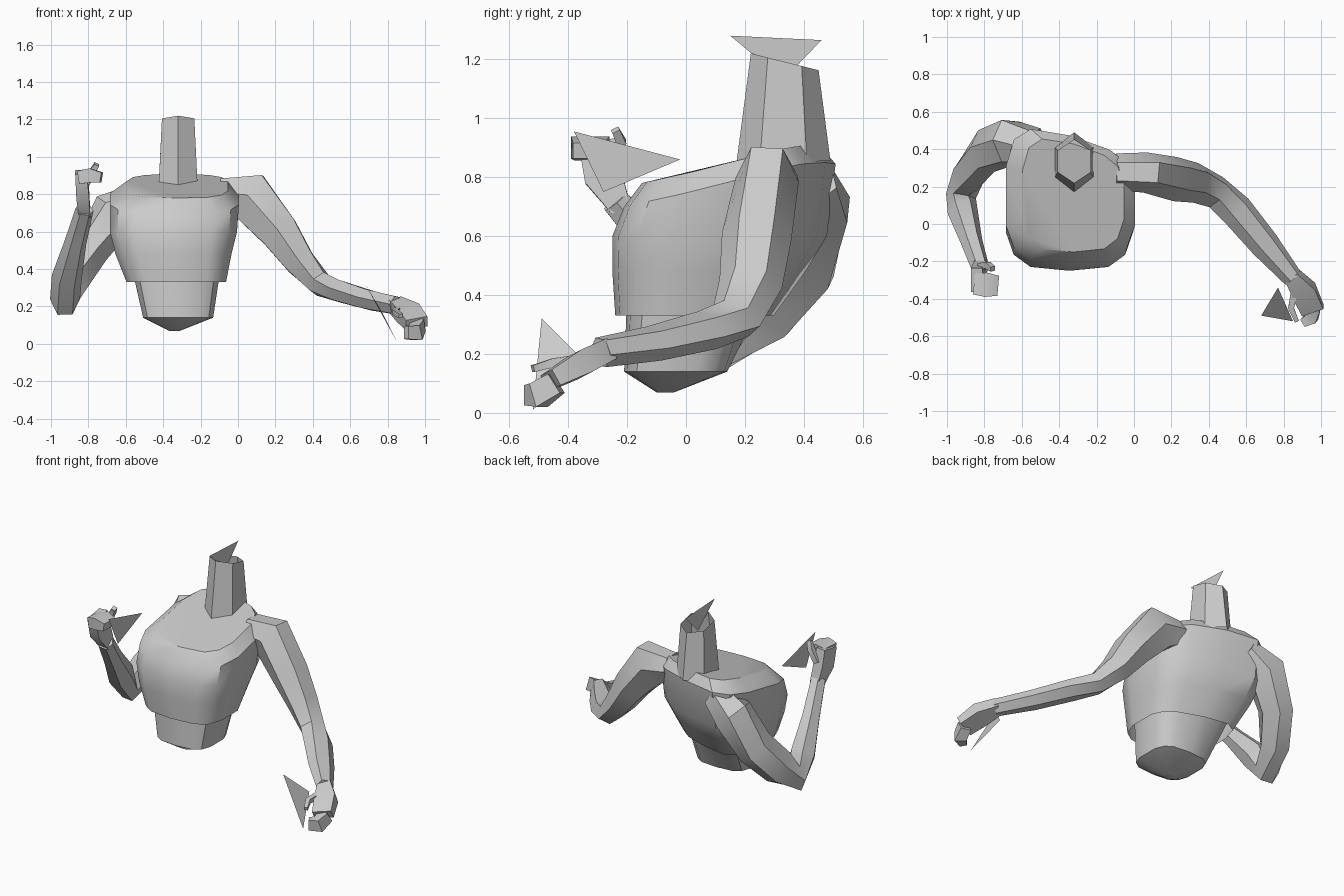
import bpy, bmesh, math
from mathutils import Vector

if "Cube" in bpy.data.objects:
    bpy.data.objects.remove(bpy.data.objects["Cube"])

grey = bpy.data.materials.new("plain grey")
grey.diffuse_color = (0.6, 0.6, 0.6, 1)
grey.use_nodes = True
grey.node_tree.nodes["Principled BSDF"].inputs["Base Color"].default_value = grey.diffuse_color


def make(name, rings, cap_start=True, cap_end=True, angle=35):
    """Skin a list of equal-length rings into one object."""
    bm = bmesh.new()
    vs = [[bm.verts.new(p) for p in r] for r in rings]
    n = len(vs[0])
    for a, b in zip(vs, vs[1:]):
        for i in range(n):
            j = (i + 1) % n
            bm.faces.new((a[i], a[j], b[j], b[i]))
    if cap_start:
        bm.faces.new(vs[0][::-1])
    if cap_end:
        bm.faces.new(vs[-1])
    bmesh.ops.recalc_face_normals(bm, faces=bm.faces)
    me = bpy.data.meshes.new(name)
    bm.to_mesh(me)
    bm.free()
    me.materials.append(grey)
    ob = bpy.data.objects.new(name, me)
    bpy.context.collection.objects.link(ob)
    bpy.ops.object.select_all(action='DESELECT')
    ob.select_set(True)
    bpy.context.view_layer.objects.active = ob
    bpy.ops.object.shade_smooth_by_angle(angle=math.radians(angle))
    return ob


def section(z, x0, x1, y0, y1, tilt=0, n=14, power=0.6, twist=0.28):
    """Rounded-box section; the back is sheared because the torso twists."""
    pts = []
    for i in range(n):
        a = 2 * math.pi * i / n + math.pi / 2
        c, s = [math.copysign(abs(t) ** power, t) for t in (math.cos(a), math.sin(a))]
        x = (x0 + x1) / 2 + c * (x1 - x0) / 2
        y = (y0 + y1) / 2 + s * (y1 - y0) / 2
        zz = z + tilt * (y - y0)
        y -= twist * (x + 0.33) * max(0, s)
        pts.append((x, y, zz))
    return pts


def limb(name, path, ref, n=6, angle=35):
    """Tapered tube through (x, y, z, radius u, radius v)."""
    pts = [Vector(p[:3]) for p in path]
    rings = []
    for i, p in enumerate(path):
        t = (pts[min(i + 1, len(pts) - 1)] - pts[max(i - 1, 0)]).normalized()
        u = Vector(ref).cross(t).normalized()
        v = t.cross(u)
        ring = []
        for k in range(n):
            a = 2 * math.pi * (k + 0.5) / n
            ring.append(pts[i] + u * math.cos(a) * p[3] * 1.08 + v * math.sin(a) * p[4] * 1.08)
        rings.append(ring)
    return make(name, rings, angle=angle)


# Torso: chest shell overhanging the abdomen
make("chest", [section(.33, -.60, -.06, -.24, .27),
               section(.48, -.66, -.03, -.25, .37),
               section(.60, -.69, .00, -.25, .44),
               section(.70, -.69, .01, -.21, .47, .22),
               section(.78, -.60, -.05, -.15, .43, .22)], cap_start=False)
make("abdomen", [section(.40, -.57, -.09, -.20, .27),
                 section(.14, -.51, -.13, -.21, .14, twist=0),
                 section(.07, -.37, -.31, -.10, -.04, twist=0)])

# Neck: open hexagonal tube
make("neck", [section(.84, -.44, -.20, .17, .49, .05, 6, 1, 0),
              section(1.22, -.42, -.22, .22, .45, -.25, 6, 1, 0)],
     False, False, 20)

# Left arm, stretched outwards
limb("left_arm", [(-.10, .28, .81, .08, .09),
                  (.06, .275, .79, .14, .10),
                  (.22, .24, .60, .11, .11),
                  (.33, .22, .44, .085, .10),
                  (.44, .17, .32, .065, .085),
                  (.55, .07, .28, .06, .085),
                  (.70, -.11, .235, .055, .075),
                  (.85, -.29, .205, .05, .05)], (0, 1, 0))
limb("left_palm", [(.84, -.27, .21, .05, .05),
                   (.91, -.36, .165, .055, .085),
                   (.955, -.46, .11, .04, .08)], (1, 0, 0), 4)
limb("left_fingers", [(.965, -.44, .10, .045, .05),
                      (.95, -.50, .06, .045, .055),
                      (.90, -.53, .06, .03, .045)], (0, 0, 1), 4)
limb("left_thumb", [(.86, -.35, .18, .025, .025),
                    (.84, -.45, .17, .02, .02),
                    (.87, -.52, .15, .015, .015)], (0, 0, 1), 4)

# Right arm, bent with the forearm raised
limb("right_arm", [(-.52, .42, .78, .09, .08),
                   (-.66, .44, .70, .12, .12),
                   (-.79, .39, .49, .12, .09),
                   (-.88, .27, .34, .11, .085),
                   (-.925, .15, .24, .09, .075),
                   (-.915, .06, .36, .085, .075),
                   (-.87, -.09, .54, .06, .055),
                   (-.82, -.24, .72, .05, .045)], (1, 0, 0))
limb("right_palm", [(-.82, -.22, .69, .045, .04),
                    (-.83, -.28, .80, .085, .045),
                    (-.84, -.30, .92, .085, .04)], (1, 0, 0), 4)
limb("right_fingers", [(-.85, -.32, .89, .075, .045),
                       (-.79, -.325, .90, .085, .05),
                       (-.73, -.33, .89, .07, .035)], (0, 0, 1), 4)
limb("right_thumb", [(-.82, -.23, .84, .025, .025),
                     (-.78, -.22, .92, .022, .022),
                     (-.755, -.24, .96, .018, .018)], (1, 0, 0), 4)

# Flat triangular attachment markers at the neck and both hands
for name, tri in {
    "neck_marker": [(-.32, .15, 1.28), (-.32, .46, 1.265), (-.32, .33, 1.13)],
    "right_hand_marker": [(-.70, -.38, .955), (-.70, -.02, .86), (-.70, -.28, .75)],
    "left_hand_marker": [(.68, -.49, .32), (.85, -.52, .01), (.77, -.34, .17)],
}.items():
    me = bpy.data.meshes.new(name)
    me.from_pydata(tri, [], [(0, 1, 2)])
    me.materials.append(grey)
    bpy.context.collection.objects.link(bpy.data.objects.new(name, me))
